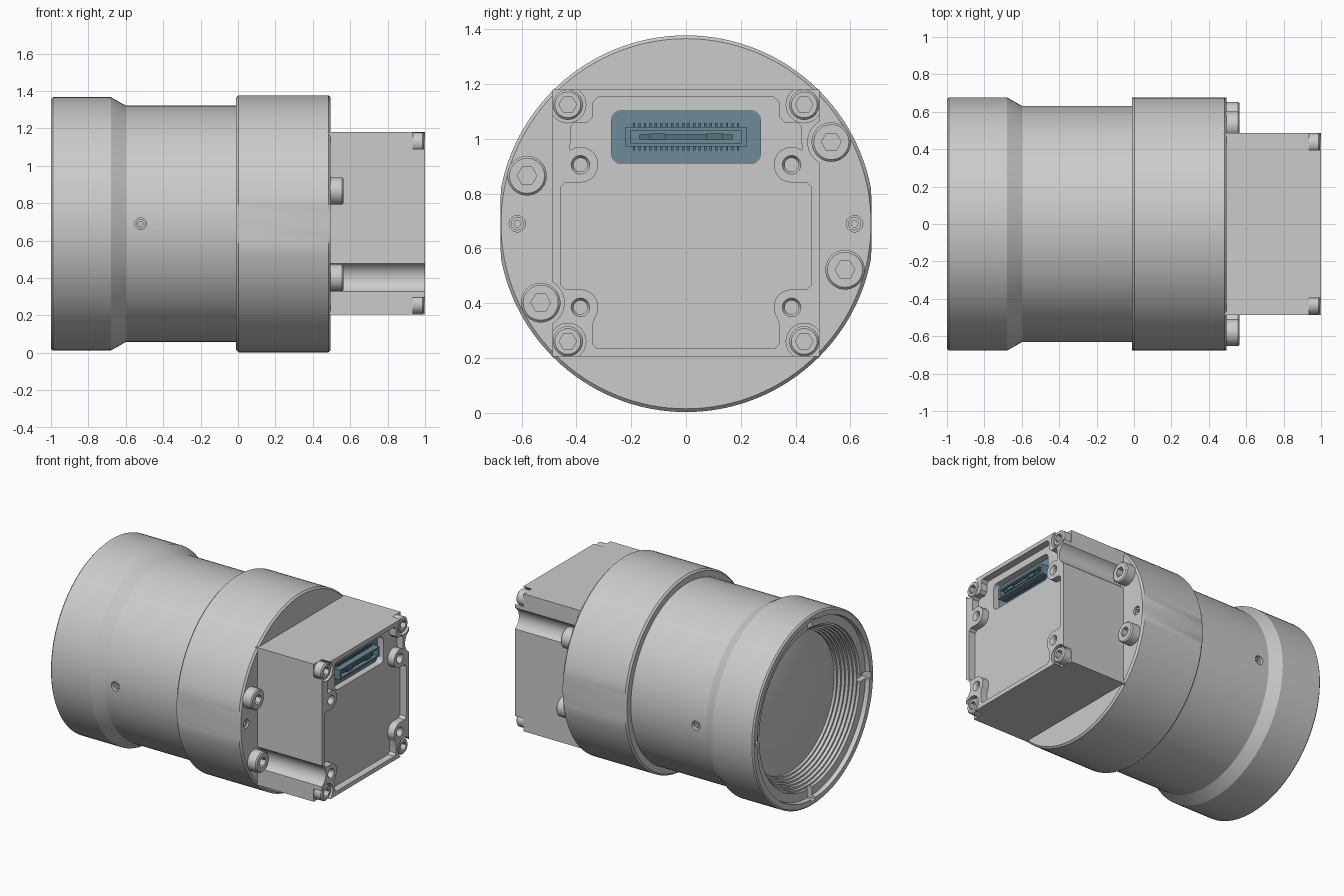
import bpy, bmesh
from math import sin, cos, pi, radians, sqrt

if "Cube" in bpy.data.objects:
    bpy.data.objects.remove(bpy.data.objects["Cube"])

CZ = 0.69  # height of the optical axis


def finish(name, bm, smooth=True, mat=None):
    bmesh.ops.remove_doubles(bm, verts=bm.verts, dist=1e-5)
    bmesh.ops.recalc_face_normals(bm, faces=bm.faces)
    me = bpy.data.meshes.new(name)
    bm.to_mesh(me)
    bm.free()
    ob = bpy.data.objects.new(name, me)
    bpy.context.collection.objects.link(ob)
    if mat:
        me.materials.append(mat)
    if smooth:
        shade(ob)
    return ob


def activate(ob):
    bpy.ops.object.select_all(action='DESELECT')
    ob.select_set(True)
    bpy.context.view_layer.objects.active = ob


def shade(ob):
    activate(ob)
    bpy.ops.object.shade_smooth_by_angle(angle=radians(25))


def lathe(name, profile, a=0.0, b=CZ, axis='X', n=48, clamp=None):
    """Revolve (t, r[, hex]) about an axis; hex rings become hexagons."""
    bm = bmesh.new()
    rings = []
    for t, r, *hexa in profile:
        ring = []
        for i in range(n):
            th = 2 * pi * i / n
            k = r * cos(pi / 6) / cos(th % (pi / 3) - pi / 6) if hexa else r
            u, v = a + k * cos(th), b + k * sin(th)
            if clamp:
                u = max(-clamp, min(clamp, u))
            ring.append(bm.verts.new((t, u, v) if axis == 'X' else (u, t, v)))
        rings.append(ring)
    for p, q in zip(rings, rings[1:]):
        for i in range(n):
            j = (i + 1) % n
            bm.faces.new((p[i], p[j], q[j], q[i]))
    bm.faces.new(rings[0])
    bm.faces.new(rings[-1])
    return finish(name, bm)


def prism(name, pts, x0, x1, mat=None):
    """Extrude a (y, z) outline along x."""
    bm = bmesh.new()
    lo = [bm.verts.new((x0, y, z)) for y, z in pts]
    hi = [bm.verts.new((x1, y, z)) for y, z in pts]
    bm.faces.new(lo)
    bm.faces.new(hi)
    for i in range(len(pts)):
        j = (i + 1) % len(pts)
        bm.faces.new((lo[i], lo[j], hi[j], hi[i]))
    return finish(name, bm, mat=mat)


def rect(y0, y1, z0, z1):
    return [(y0, z0), (y1, z0), (y1, z1), (y0, z1)]


def arc(cy, cz, r, d0, d1, n=12):
    return [(cy + r * cos(radians(d0 + (d1 - d0) * i / n)),
             cz + r * sin(radians(d0 + (d1 - d0) * i / n))) for i in range(n + 1)]


def round_rect(y0, y1, z0, z1, r):
    return (arc(y1 - r, z1 - r, r, 0, 90, 6) + arc(y0 + r, z1 - r, r, 90, 180, 6)
            + arc(y0 + r, z0 + r, r, 180, 270, 6) + arc(y1 - r, z0 + r, r, 270, 360, 6))


def cut(ob, *cutters):
    for c in cutters:
        c.hide_render = True
        m = ob.modifiers.new("cut", 'BOOLEAN')
        m.operation, m.solver, m.object = 'DIFFERENCE', 'EXACT', c
        activate(ob)
        bpy.ops.object.modifier_apply(modifier=m.name)
        bpy.data.objects.remove(c)
    shade(ob)


def socket_screw(name, y, z, x0, x1, r, hx):
    d = (x1 - x0) * 0.6
    lathe(name, [(x0, r), (x1 - .008, r), (x1, r - .008),
                 (x1, hx, 1), (x1 - d, hx, 1)], y, z)


def material(name, rgb):
    m = bpy.data.materials.new(name)
    m.diffuse_color = (*rgb, 1)
    m.use_nodes = True
    m.node_tree.nodes["Principled BSDF"].inputs["Base Color"].default_value = m.diffuse_color
    return m


teal = material("teal_board", (0.15, 0.26, 0.31))
dark_teal = material("dark_teal_connector", (0.09, 0.17, 0.21))

# Lens barrel: outer shell, front lip, stepped inner baffle
prof = [(.05, 0), (.05, .632), (-.60, .632), (-.68, .677), (-.99, .677), (-1, .667),
        (-1, .63), (-.97, .625), (-.97, .565)]
x, r = -.95, .565
for i in range(6):
    prof += [(x, r), (x, r - .013)]
    x, r = x + .022, r - .013
prof += [(-.82, r), (-.82, 0)]
barrel = lathe("lens_barrel", prof, n=128)
for y, z, hy, hz in ((.6, 0, .045, .025), (-.6, 0, .045, .025),
                     (0, .6, .025, .045), (0, -.6, .025, .045)):
    cut(barrel, prism("notch_cutter", rect(y - hy, y + hy, CZ + z - hz, CZ + z + hz), -1.1, -.93))
for s in (1, -1):
    cut(barrel, lathe("set_hole_cutter", [(s * .58, .032), (s * .7, .032)], -.52, CZ, 'Y', 24))
    lathe("set_screw", [(s * .57, .025), (s * .615, .025), (s * .615, .014, 1), (s * .59, .014, 1)],
          -.52, CZ, 'Y', 24)

# Front glass: shallow dome
R = (.49 ** 2 + .06 ** 2) / .12
lathe("front_lens", [(-.815, .0), (-.815, .488)] +
      [(-.88 + R - sqrt(R * R - q * q), q) for q in (.488, .42, .34, .26, .18, .09, 0)], n=96)

# Mounting flange with flattened sides
flange = lathe("mount_flange", [(-.01, 0), (-.01, .675), (.002, .687), (.483, .687),
                                (.495, .675), (.495, 0)], n=128, clamp=.676)
for s in (1, -1):
    cut(flange, lathe("flange_hole_cutter", [(.44, .03), (.6, .03)], s * .615, CZ, n=24))
    lathe("flange_set_screw", [(.43, .024), (.485, .024), (.485, .013, 1), (.46, .013, 1)],
          s * .615, CZ, n=24)
for y, z in ((-.58, .865), (.53, .988), (.58, .522), (-.53, .402)):
    socket_screw("flange_screw", y, z, .48, .565, .072, .036)

# Camera housing box with screw grooves and a recessed rear face
housing = prism("camera_housing", rect(-.487, .487, .205, 1.18), .48, 1)
for y, z in ((.53, .988), (-.53, .402)):
    cut(housing, lathe("groove_cutter", [(.4, .086), (1.1, .086)], y, z))
half = ([(.32, 1.152), (.34, 1.132), (.34, 1.08), (.36, 1.06), (.405, 1.06), (.422, 1.045)]
        + arc(.385, .905, .065, 55, 270)
        + [(.44, .84), (.457, .823), (.457, .467), (.44, .45)]
        + arc(.385, .385, .065, 90, 215)
        + [(.34, .325), (.34, .252), (.325, .235)])
cut(housing, prism("rear_recess_cutter", half + [(-y, z) for y, z in reversed(half)], .95, 1.1),
    prism("port_cutter", round_rect(-.272, .272, .91, 1.102, .035), .90, 1.1))

# Rear corner notches with socket screws, and threaded boss holes
for sy in (1, -1):
    for z, sz in ((1.124, 1), (.261, -1)):
        notch = arc(0, 0, .066, 90, 360, 18) + [(.1, 0), (.1, .1), (0, .1)]
        cut(housing, prism("corner_cutter",
                           [(sy * (.431 + u), z + sz * v) for u, v in notch], .935, 1.1))
        socket_screw("corner_screw", sy * .431, z, .92, .995, .055, .032)
    for z in (.905, .385):
        cut(housing, lathe("boss_hole_cutter", [(.88, .025), (.985, .025), (1, .034), (1.1, .034)],
                           sy * .385, z, n=24))

# Rear data port: board, connector shell, tongue, contacts
prism("port_board", round_rect(-.271, .271, .911, 1.101, .034), .88, .905, teal)
shell = prism("connector_shell", rect(-.22, .22, .972, 1.042), .90, .955, teal)
cut(shell, prism("shell_cutter", rect(-.202, .202, .984, 1.03), .92, 1.1))
prism("connector_tongue", rect(-.17, .17, .998, 1.016), .91, .945, dark_teal)
for s in (1, -1):
    prism("connector_key", rect(s * .105 - .03, s * .105 + .03, .995, 1.019), .91, .952, dark_teal)
for i in range(20):
    y = -.19 + .02 * i
    for z in (.965, 1.049):
        prism("contact_pin", rect(y - .004, y + .004, z - .008, z + .008), .90, .915, dark_teal)
